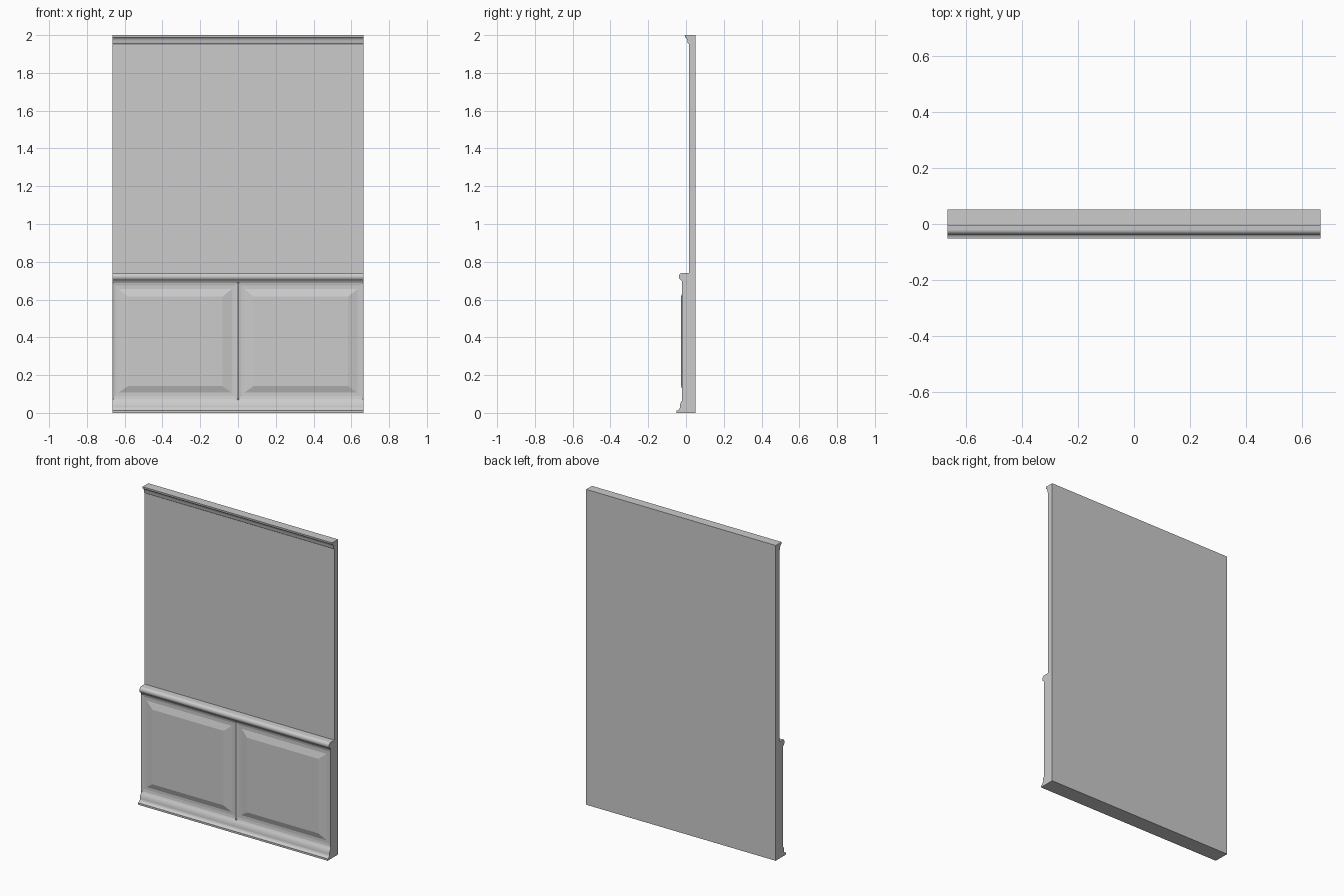
import bpy, bmesh, math

if "Cube" in bpy.data.objects:
    bpy.data.objects.remove(bpy.data.objects["Cube"])

W = 0.665          # half width
BACK = 0.051
Z0, Z1 = 0.065, 0.695   # wainscot opening filled by the panels
FRAME_Y = -0.021


def arc(cy, cz, ry, rz, a0, a1, n=6):
    """Points (y, z) along an elliptical arc, angles in degrees."""
    return [(cy + ry * math.cos(math.radians(a0 + (a1 - a0) * i / n)),
             cz + rz * math.sin(math.radians(a0 + (a1 - a0) * i / n))) for i in range(n + 1)]


def finish(name, bm):
    bmesh.ops.recalc_face_normals(bm, faces=bm.faces)
    me = bpy.data.meshes.new(name)
    bm.to_mesh(me)
    bm.free()
    ob = bpy.data.objects.new(name, me)
    bpy.context.collection.objects.link(ob)
    bpy.ops.object.select_all(action='DESELECT')
    ob.select_set(True)
    bpy.context.view_layer.objects.active = ob
    bpy.ops.object.shade_smooth_by_angle(angle=math.radians(30))
    return ob


# Wall section: base moulding, wainscot, chair rail, wall, crown
profile = [(BACK, 0), (-0.051, 0), (-0.051, 0.012)]
profile += arc(-0.051, 0.034, 0.019, 0.022, -75, 0)      # base cove
profile += [(-0.030, 0.052), (FRAME_Y, Z0)]
opening = len(profile) - 1
profile += [(FRAME_Y, Z1)]
profile += arc(-0.021, 0.721, 0.017, 0.019, 250, 90, 10)  # rounded chair rail
profile += [(0.015, 0.74), (0.015, 1.952), (0.011, 1.955)]
profile += arc(-0.007, 1.957, 0.016, 0.031, 5, 85)        # crown cove
profile += [(-0.007, 2.0), (BACK, 2.0)]

bm = bmesh.new()
rows = [[bm.verts.new((x, y, z)) for y, z in profile] for x in (-W, 0, W)]
n = len(profile)
for a, b in zip(rows, rows[1:]):
    for i in range(n):
        if i != opening:
            j = (i + 1) % n
            bm.faces.new((a[i], a[j], b[j], b[i]))
bm.faces.new(rows[0])
bm.faces.new(rows[-1])
finish("wall_with_mouldings", bm)

# Raised panels: mitred frame moulding, recessed margin, bevel, field
# each ring: (side inset, bottom z, top z, y)
rings = [(0.0, Z0, Z1, FRAME_Y), (0.006, 0.074, 0.687, -0.0165), (0.016, 0.09, 0.675, -0.014),
         (0.033, 0.107, 0.655, -0.014), (0.083, 0.142, 0.615, -0.026)]
for name, x0, x1 in (("raised_panel_left", -W, 0), ("raised_panel_right", 0, W)):
    bm = bmesh.new()
    loops = [[bm.verts.new((x, y, z)) for x, z in
              ((x0 + d, b), (x1 - d, b), (x1 - d, t), (x0 + d, t))] for d, b, t, y in rings]
    for a, b in zip(loops, loops[1:]):
        for i in range(4):
            j = (i + 1) % 4
            bm.faces.new((a[i], a[j], b[j], b[i]))
    bm.faces.new(loops[-1])
    ob = finish(name, bm)
    # panels face the front
    if ob.data.polygons[-1].normal.y > 0:
        ob.data.flip_normals()
    ob.data.shade_flat()
